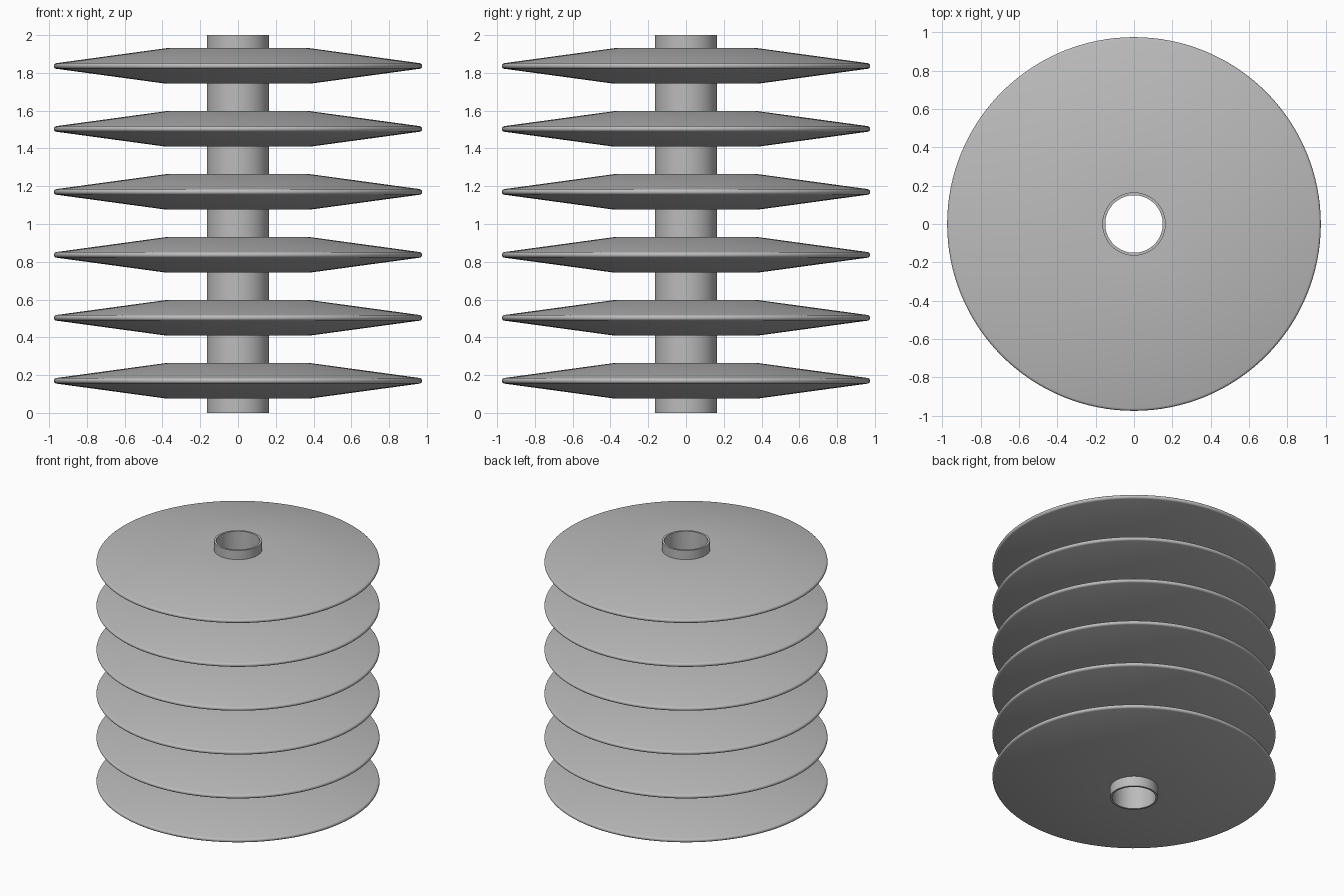
import bpy
import bmesh
import math

cube = bpy.data.objects.get("Cube")
if cube:
    bpy.data.objects.remove(cube, do_unlink=True)

grey = bpy.data.materials.new("plain_grey")
grey.use_nodes = True
colour = (0.5, 0.5, 0.5, 1)
grey.diffuse_color = colour
grey.node_tree.nodes["Principled BSDF"].inputs["Base Color"].default_value = colour

SEGMENTS = 128


def lathe(name, profile, z):
    """Spin a closed (radius, height) profile around the z axis."""
    bm = bmesh.new()
    rings = []
    for i in range(SEGMENTS):
        a = 2 * math.pi * i / SEGMENTS
        rings.append([bm.verts.new((r * math.cos(a), r * math.sin(a), h))
                      for r, h in profile])
    n = len(profile)
    for i in range(SEGMENTS):
        a, b = rings[i], rings[(i + 1) % SEGMENTS]
        for j in range(n):
            k = (j + 1) % n
            bm.faces.new((a[j], b[j], b[k], a[k]))
    bmesh.ops.recalc_face_normals(bm, faces=bm.faces)
    mesh = bpy.data.meshes.new(name)
    bm.to_mesh(mesh)
    bm.free()
    mesh.materials.append(grey)
    obj = bpy.data.objects.new(name, mesh)
    obj.location.z = z
    bpy.context.collection.objects.link(obj)
    bpy.ops.object.select_all(action='DESELECT')
    obj.select_set(True)
    bpy.context.view_layer.objects.active = obj
    bpy.ops.object.shade_smooth_by_angle(angle=math.radians(30))


# Hollow central tube
INNER, OUTER, HEIGHT = 0.15, 0.165, 2.0
lathe("central_tube", [(INNER, 0), (OUTER, 0), (OUTER, HEIGHT), (INNER, HEIGHT)], 0)

# Tapered discs with a flat hub and a rounded rim
RIM = 0.015
rim = []
for step in range(9):
    a = math.radians(-82 + 164 * step / 8)
    rim.append((0.96 + RIM * math.cos(a), RIM * math.sin(a)))
HUB, HALF = 0.38, 0.094
disc = [(0.16, -HALF), (HUB, -HALF)] + rim + [(HUB, HALF), (0.16, HALF)]

for i in range(6):
    lathe(f"disc_{i + 1}", disc, 0.17 + i / 3)
